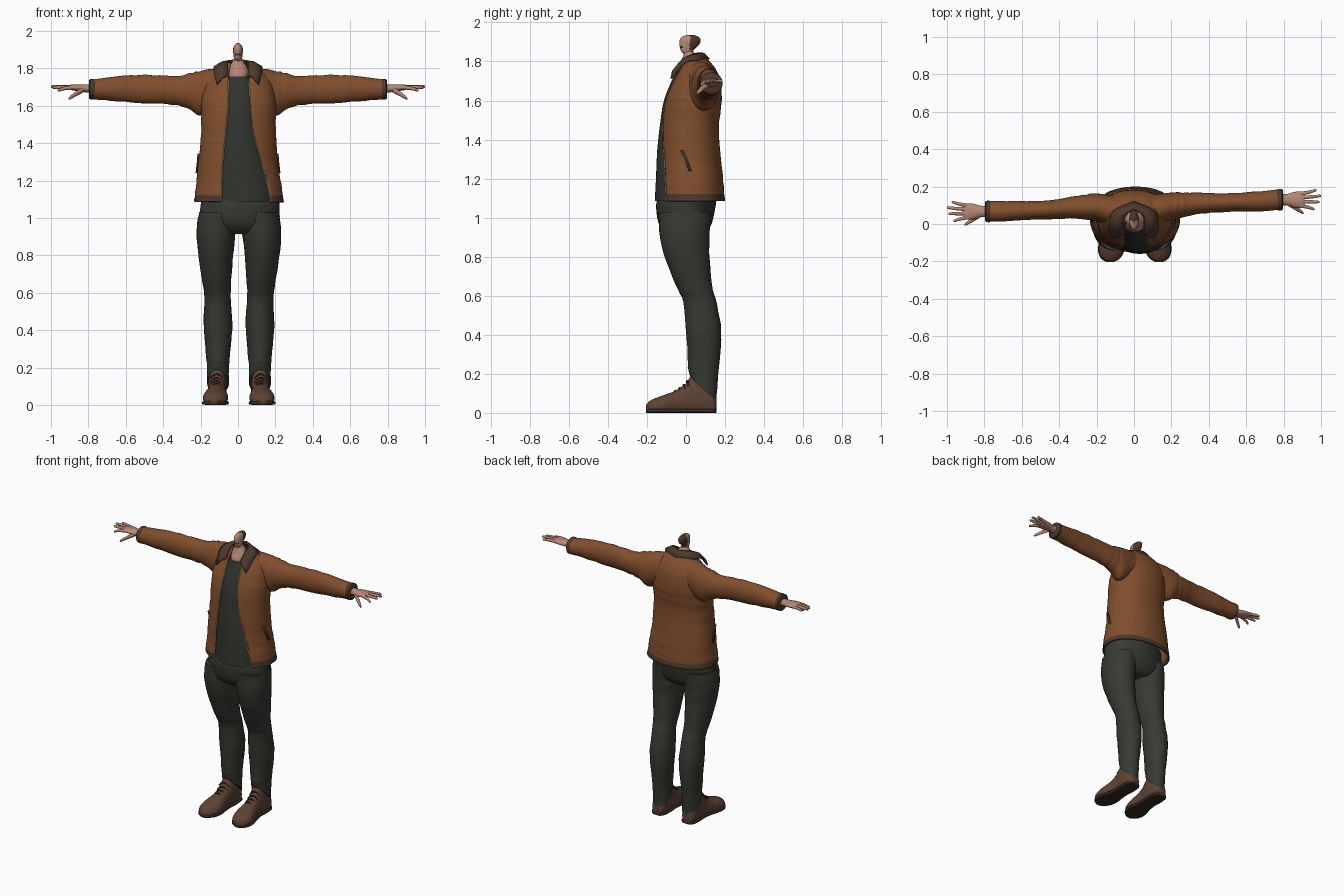
import bpy, bmesh, math
from mathutils import Vector

def mat(name, rgb):
    m = bpy.data.materials.new(name)
    m.diffuse_color = (*rgb, 1)
    return m

JACKET = mat("brown leather", (0.22, 0.077, 0.027))
TRIM = mat("dark brown trim", (0.075, 0.040, 0.027))
SHIRT = mat("charcoal shirt", (0.030, 0.034, 0.027))
TROUSERS = mat("grey green trousers", (0.038, 0.041, 0.032))
SKIN = mat("skin", (0.46, 0.25, 0.18))
HAIR = mat("dark hair", (0.075, 0.036, 0.024))
SHOE = mat("shoe leather", (0.115, 0.055, 0.036))
SOLE = mat("dark sole", (0.035, 0.022, 0.017))
ZIP = mat("pale zip", (0.40, 0.36, 0.30))

def spline(keys, k):
    """Catmull-Rom interpolation of whole key tuples."""
    out = []
    for i in range(len(keys) - 1):
        p0, p1 = keys[max(i - 1, 0)], keys[i]
        p2, p3 = keys[i + 1], keys[min(i + 2, len(keys) - 1)]
        for s in range(k):
            t = s / k
            out.append(tuple(
                0.5 * (2 * b + (c - a) * t + (2 * a - 5 * b + 4 * c - d) * t * t
                       + (3 * b - a - 3 * c + d) * t ** 3)
                for a, b, c, d in zip(p0, p1, p2, p3)))
    return out + [tuple(keys[-1])]

def finish(name, bm, mats, rule=None):
    me = bpy.data.meshes.new(name)
    for m in mats:
        me.materials.append(m)
    for f in bm.faces:
        f.smooth = True
        if rule:
            f.material_index = rule(f.calc_center_median())
    bm.to_mesh(me)
    bm.free()
    ob = bpy.data.objects.new(name, me)
    bpy.context.collection.objects.link(ob)
    bpy.context.view_layer.objects.active = ob
    ob.select_set(True)
    bpy.ops.object.shade_smooth_by_angle(angle=math.radians(50))
    ob.select_set(False)
    return ob

def loft(name, keys, mats, axis='z', n=28, k=5, p=1.0, wrinkle=0.0, fix=None, rule=None):
    """Skin ellipses (cx, cy, cz, a, b[, left edge, right edge]); edges leave the front open."""
    mats = mats if isinstance(mats, list) else [mats]
    is_open = len(keys[0]) == 7
    power = lambda v, e: math.copysign(abs(v) ** e, v)
    bm, rows = bmesh.new(), []
    for i, r in enumerate(spline(keys, k)):
        cx, cy, cz, a, b = r[:5]
        a0, a1 = 0, 2 * math.pi
        if is_open:
            a0 = math.asin(power((r[6] - cx) / a, 1 / p))
            a1 += math.asin(power((r[5] - cx) / a, 1 / p))
        row = []
        for j in range(n + int(is_open)):
            t = a0 + (a1 - a0) * j / n
            w = 1 + wrinkle * math.sin(i * 1.1 + 2 * math.sin(t + 0.4 * i))
            u, v = a * w * power(math.sin(t), p), -b * w * power(math.cos(t), p)
            co = Vector({'z': (cx + u, cy + v, cz), 'x': (cx, cy + u, cz + v),
                         'y': (cx + u, cy, cz + v)}[axis])
            row.append(bm.verts.new(fix(co) if fix else co))
        rows.append(row)
    for r0, r1 in zip(rows, rows[1:]):
        for j in range(n):
            q = (j + 1) if is_open else (j + 1) % n
            bm.faces.new((r0[j], r0[q], r1[q], r1[j]))
    if not is_open:
        bm.faces.new(rows[0])
        bm.faces.new(rows[-1])
        bmesh.ops.recalc_face_normals(bm, faces=bm.faces)
    return finish(name, bm, mats, rule)

def sheet(name, rows, m, thick):
    """Grid surface through rows of points, thickened."""
    bm = bmesh.new()
    vs = [[bm.verts.new(c) for c in row] for row in rows]
    for r0, r1 in zip(vs, vs[1:]):
        for j in range(len(r0) - 1):
            bm.faces.new((r0[j], r0[j + 1], r1[j + 1], r1[j]))
    ob = finish(name, bm, [m])
    s = ob.modifiers.new("thickness", 'SOLIDIFY')
    s.thickness, s.offset = thick, 0
    return ob

def zring(z, cx, rx, y0, y1, *edges):
    return (cx, (y0 + y1) / 2, z, rx, (y1 - y0) / 2, *edges)

# jacket body, open at the front, with a dark hem band
body = [zring(1.085, .005, .240, -.145, .200, -.085, .175),
        zring(1.12, .005, .236, -.145, .196, -.085, .170),
        zring(1.20, .003, .225, -.140, .190, -.085, .150),
        zring(1.30, .000, .212, -.136, .180, -.080, .125),
        zring(1.45, .003, .200, -.130, .168, -.065, .085),
        zring(1.55, .003, .200, -.120, .178, -.055, .070),
        zring(1.62, .003, .200, -.105, .183, -.050, .065),
        zring(1.70, .003, .185, -.068, .176, -.050, .060),
        zring(1.76, .003, .155, -.037, .153, -.050, .060),
        zring(1.80, .003, .115, -.012, .122, -.045, .055),
        zring(1.83, .003, .075, -.002, .092, -.040, .050)]
jacket = loft("jacket_body", body, [JACKET, TRIM], n=56, p=.92, wrinkle=.006,
              rule=lambda c: int(c.z < 1.118))
sol = jacket.modifiers.new("thickness", 'SOLIDIFY')
sol.thickness, sol.offset = .008, -1

# zip teeth along both jacket edges
points = [v.co.copy() for v in jacket.data.vertices]
for col, nm in ((0, "zip_left"), (56, "zip_right")):
    loft(nm, [(q.x, q.y, q.z, .003, .003) for q in points[col::57] if q.z < 1.74],
         ZIP, n=6, k=1)

# shirt
loft("shirt", [zring(1.085, .030, .170, -.160, .12), zring(1.20, .027, .165, -.154, .12),
               zring(1.35, .016, .142, -.147, .12), zring(1.50, .007, .122, -.130, .12),
               zring(1.60, .006, .112, -.113, .12), zring(1.70, .005, .092, -.074, .10),
               zring(1.755, .004, .065, -.048, .08)], SHIRT, n=40)

# collar: one folded strip, mirrored about the middle of the back
inner = [(.052, -.052, 1.765), (.057, -.005, 1.815), (.050, .045, 1.838), (0, .078, 1.842)]
outer = [(.113, -.076, 1.712), (.130, -.005, 1.795), (.108, .070, 1.808), (0, .118, 1.812)]
def both_sides(path):
    half = spline(path, 4)
    return half + [(-x, y, z) for x, y, z in reversed(half[:-1])]
ri, ro = both_sides(inner), both_sides(outer)
mid = [tuple((a + b) / 2 + h for a, b, h in zip(p, q, (0, -.004, .010))) for p, q in zip(ri, ro)]
sheet("collar", [ri, mid, ro], TRIM, .010)

# neck and thin head
loft("neck", [zring(1.70, 0, .050, -.03, .08), zring(1.76, .002, .054, -.044, .07),
              zring(1.80, .002, .050, -.027, .065), zring(1.83, 0, .034, -.014, .05),
              zring(1.85, 0, .023, -.012, .04)], SKIN)
loft("head", [zring(1.838, 0, .020, -.010, .03), zring(1.855, 0, .022, -.026, .036),
              zring(1.872, 0, .024, -.031, .052), zring(1.890, 0, .026, -.034, .070),
              zring(1.910, 0, .025, -.032, .075), zring(1.925, 0, .018, -.022, .066),
              zring(1.935, 0, .006, .002, .042)], [SKIN, HAIR],
     rule=lambda c: int(c.z > 1.86 and c.y > .018 or c.y < -.015 and 1.868 < c.z < 1.880))

# sleeves, cuffs and hands: x, y on the left, y on the right, depth, z, height
arm = [(.10, .065, .070, .085, 1.690, .110), (.20, .090, .095, .075, 1.668, .118),
       (.25, .090, .100, .068, 1.675, .100), (.31, .090, .108, .060, 1.680, .081),
       (.40, .080, .112, .053, 1.685, .076), (.52, .073, .115, .050, 1.690, .075),
       (.65, .070, .120, .053, 1.690, .066), (.78, .067, .130, .055, 1.688, .053)]
for s, side in ((-1, "left"), (1, "right")):
    loft("sleeve_" + side, [(s * x, yr if s > 0 else yl, z, d, h) for x, yl, yr, d, z, h in arm],
         JACKET, 'x', n=32, wrinkle=.025)
    y = .067 if s < 0 else .130
    loft("cuff_" + side, [(s * x, y, 1.688, d, d - .002) for x, d in
                          ((.768, .054), (.773, .058), (.791, .057), (.796, .050))],
         TRIM, 'x', k=1)
    loft("palm_" + side, [(s * .77, y, 1.69, .030, .024), (s * .82, y, 1.693, .031, .021),
                          (s * .86, y, 1.696, .042, .018), (s * .895, y, 1.698, .043, .014),
                          (s * .912, y, 1.699, .034, .008)], SKIN, 'x', n=20)
    # four spread fingers: base offset, tip offset, tip x, tip z
    for i, (b, t, tx, tz) in enumerate(((-.031, -.050, .965, 1.682), (-.011, -.012, .992, 1.697),
                                        (.011, .020, 1.0, 1.702), (.031, .050, .975, 1.700))):
        loft(f"finger_{side}_{i}", [(s * .885, y + b, 1.698, .011, .011),
             (s * (.9 + tx) / 2, y + (b + t) / 2, (1.701 + tz) / 2, .0095, .0095),
             (s * (tx - .006), y + t, tz, .007, .007), (s * tx, y + t, tz, .002, .002)],
             SKIN, 'x', n=10, k=3)
    loft("thumb_" + side, [(s * .825, y - .018, 1.688, .016, .016),
         (s * .865, y - .045, 1.664, .013, .013), (s * .897, y - .066, 1.643, .009, .009),
         (s * .906, y - .072, 1.637, .003, .003)], SKIN, 'x', n=12, k=3)

    # pocket slit on the jacket side
    sheet("pocket_" + side, [[(s * .211, -.028, 1.345), (s * .2125, -.014, 1.345)],
                             [(s * .2165, -.004, 1.29), (s * .217, .010, 1.29)],
                             [(s * .223, .014, 1.24), (s * .223, .028, 1.24)]], TRIM, .008)

# trousers: hips and two legs with cuffs rising at the front
loft("hips", [zring(.915, .006, .120, -.09, .09), zring(.94, .006, .180, -.12, .115),
              zring(.98, .006, .214, -.143, .135), zring(1.05, .010, .212, -.153, .150),
              zring(1.09, .012, .208, -.148, .155), zring(1.13, .012, .200, -.130, .15)],
     TROUSERS, n=40)

def slope_cuff(c):
    if c.z < .24:
        c.z += .12 * max(0, (.155 - c.y) / .13) * (.24 - c.z) / .18
    return c

leg = [(1.03, .115, .098, -.140, .130), (.93, .122, .105, -.136, .122), (.80, .124, .093, -.110, .120),
       (.65, .118, .076, -.050, .135), (.57, .114, .070, -.015, .155), (.43, .112, .077, .000, .180),
       (.30, .112, .067, .008, .175), (.20, .112, .059, .010, .166), (.13, .112, .058, .014, .160),
       (.06, .112, .059, .025, .156)]
last_y = [(.155, .115, .026, .070), (.135, .115, .044, .120), (.07, .115, .050, .200),
          (.03, .115, .048, .195), (.00, .116, .048, .152), (-.05, .119, .055, .116),
          (-.10, .123, .066, .096), (-.15, .127, .064, .078), (-.185, .130, .046, .062),
          (-.204, .131, .016, .042)]

def flat_bottom(c):
    c.z = max(c.z, .012)
    return c

for s, side in ((-1, "left"), (1, "right")):
    loft("trouser_leg_" + side, [zring(z, s * x + .005, r, a, b) for z, x, r, a, b in leg],
         TROUSERS, n=32, wrinkle=.012, fix=slope_cuff)
    # shoes: upper, sole and laces
    loft("shoe_" + side, [(s * x + .004, y, h * .42, w, h * .58) for y, x, w, h in last_y],
         SHOE, 'y', n=32, fix=flat_bottom)
    loft("sole_" + side, [(s * x + .004, y, .011, w + .004, .011) for y, x, w, h in last_y],
         SOLE, 'y', n=24, p=.45)
    for i, (y, z) in enumerate(((-.055, .112), (-.033, .126), (-.011, .142), (.008, .163))):
        cx = s * .118 + .004
        loft(f"lace_{side}_{i}", [(cx + dx, y + dx * .15, z - dz, .005, .005) for dx, dz in
                                  ((-.034, .022), (-.018, .004), (0, -.002), (.018, .004), (.034, .022))],
             SOLE, 'x', n=8, k=2)
